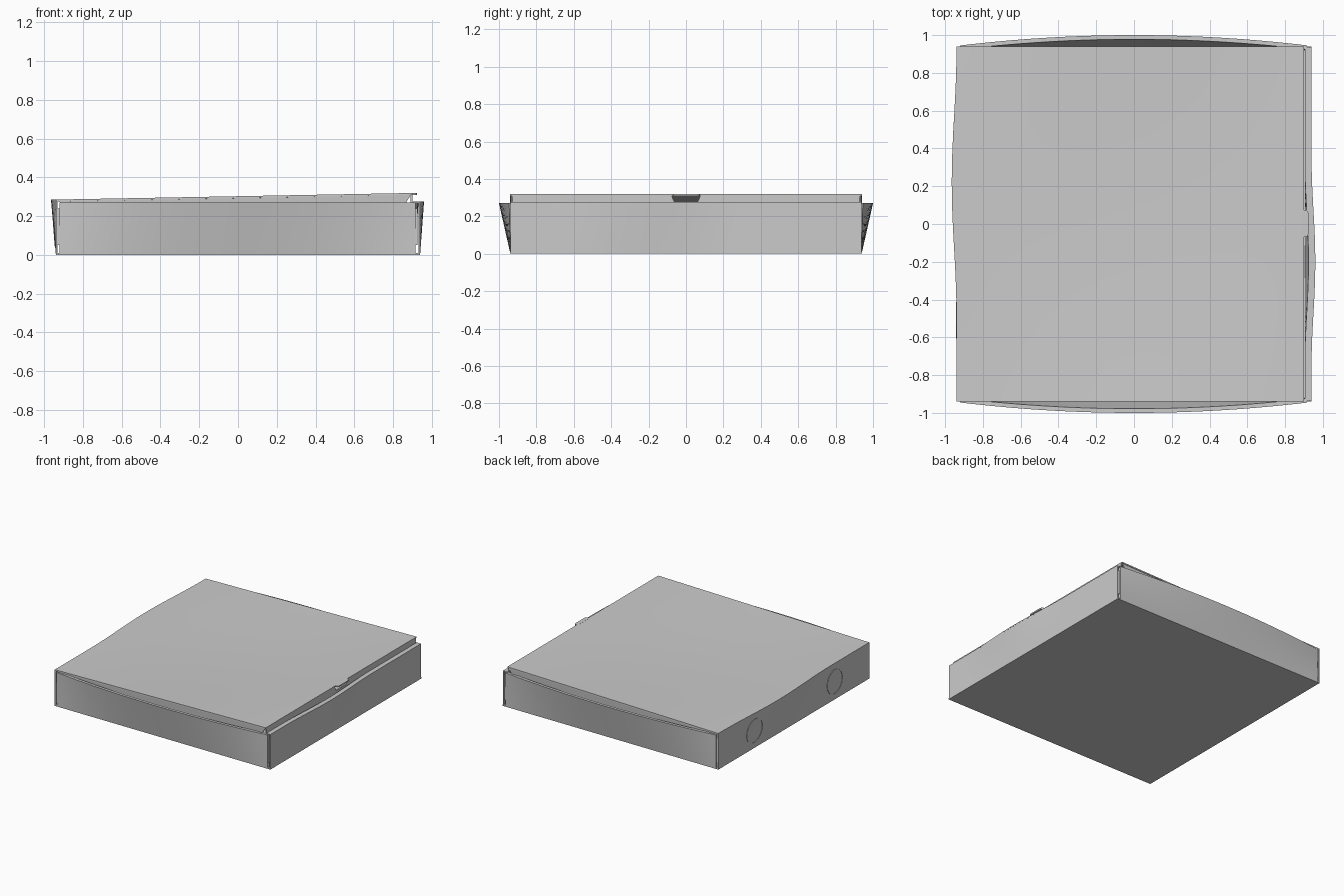
import bpy, bmesh, math
from mathutils import Vector

if "Cube" in bpy.data.objects:
    bpy.data.objects.remove(bpy.data.objects["Cube"])

H = 0.94      # half width of the box
T = 0.01      # card thickness


def finish(name, bm):
    bmesh.ops.recalc_face_normals(bm, faces=bm.faces)
    me = bpy.data.meshes.new(name)
    bm.to_mesh(me)
    bm.free()
    ob = bpy.data.objects.new(name, me)
    bpy.context.collection.objects.link(ob)
    bpy.ops.object.select_all(action='DESELECT')
    ob.select_set(True)
    bpy.context.view_layer.objects.active = ob
    bpy.ops.object.shade_smooth_by_angle(angle=math.radians(30))
    return ob


def thicken(bm, vec):
    geo = bmesh.ops.extrude_face_region(bm, geom=bm.faces[:], use_keep_orig=True)["geom"]
    bmesh.ops.translate(bm, vec=Vector(vec),
                        verts=[g for g in geo if isinstance(g, bmesh.types.BMVert)])


def sheet(name, f, nu, nv, vec):
    """Card sheet from a surface f(u, v), thickened along vec."""
    bm = bmesh.new()
    g = [[bm.verts.new(f(i / nu, j / nv)) for j in range(nv + 1)] for i in range(nu + 1)]
    for i in range(nu):
        for j in range(nv):
            bm.faces.new((g[i][j], g[i + 1][j], g[i + 1][j + 1], g[i][j + 1]))
    thicken(bm, vec)
    return finish(name, bm)


def prism(name, pts, vec):
    bm = bmesh.new()
    bm.faces.new([bm.verts.new(p) for p in pts])
    thicken(bm, vec)
    return finish(name, bm)


def bump(y, c, w):
    d = (y - c) / w
    return 0.5 + 0.5 * math.cos(math.pi * d) if abs(d) < 1 else 0.0


def mix(a, b, t):
    return a + (b - a) * t


def hinge_x(y):
    return -H - 0.025 * bump(y, 0.22, 0.7)


def latch_bulge(y):
    return 0.02 * bump(y, -0.2, 0.55)


# floor
prism("floor", [(-H, -H, 0), (H, -H, 0), (H, H, 0), (-H, H, 0)], (0, 0, T))

# front and back walls, bowed outward toward the top
for s, label in ((-1, "front"), (1, "back")):
    def side(u, v, s=s):
        x = mix(-0.922, 0.917, u)
        bow = 0.004 + 0.056 * (1 - (x / 0.93) ** 2)
        return (x, s * (H + bow * v), mix(0.004, 0.27, v))
    sheet(label + "_wall", side, 32, 6, (0, -s * 0.022, 0))
    # lid side flap, hanging inside and leaning slightly inward
    top, low = s * 0.936, s * 0.915
    prism(label + "_lid_flap",
          [(-0.9, low, 0.03), (-0.92, top, 0.277), (0.892, top, 0.311), (0.865, top, 0.265), (0.84, low, 0.03)],
          (0, -s * T, 0))
    # corner tabs folded behind the hinge and latch walls
    for x, end in ((-0.93, "hinge"), (0.917, "latch")):
        prism("%s_%s_corner_tab" % (label, end),
              [(x, s * 0.935, 0.05), (x, s * 0.935, 0.24), (x, s * 0.74, 0.22), (x, s * 0.74, 0.06)],
              (T, 0, 0))


# hinge wall
def hinge(u, v):
    y = mix(-H, H, u)
    return (mix(-H, hinge_x(y), v), y, mix(0.004, 0.283, v))


sheet("hinge_wall", hinge, 32, 6, (T, 0, 0))

# two round vent outlines that follow the hinge wall
for c, label in ((-0.51, "front"), (0.5, "back")):
    def ring(u, v, c=c):
        a, r = 2 * math.pi * u, mix(0.091, 0.096, v)
        y, z = c + r * math.cos(a), 0.14 + r * math.sin(a)
        return (mix(-H, hinge_x(y), (z - 0.004) / 0.279) - 0.003, y, z)
    sheet(label + "_vent_outline", ring, 40, 1, (0.005, 0, 0))


# rolled-over latch wall: outer skin, inner skin and top strip
def latch(x0, z0):
    def f(u, v):
        y = mix(-0.937, 0.937, u)
        return (x0 + latch_bulge(y) * v, y, mix(z0, 0.275, v))
    return f


def latch_top(u, v):
    y = mix(-0.937, 0.937, u)
    return (mix(0.904, H, v) + latch_bulge(y), y, 0.268)


sheet("latch_wall_outer", latch(H, 0.004), 32, 6, (-0.008, 0, 0))
sheet("latch_wall_inner", latch(0.904, 0.004), 32, 6, (0.008, 0, 0))
sheet("latch_wall_top", latch_top, 32, 1, (0, 0, 0.008))


# lid, rising from the hinge and sagging gently in the middle
def lid(u, v):
    y = mix(-H, H, v)
    x = mix(hinge_x(y), 0.9, u)
    sag = 0.018 * math.sin(math.pi * u) * math.sin(math.pi * v)
    return (x, y, mix(0.285, 0.319, u) - sag)


sheet("lid", lid, 32, 32, (0, 0, -T))

# lid latch flap with a notch where the thumb tab is cut out
prism("latch_flap",
      [(0.9, -0.93, 0.312), (0.9, -0.91, 0.03), (0.9, 0.91, 0.03), (0.9, 0.93, 0.312),
       (0.9, 0.078, 0.312), (0.9, 0.062, 0.277), (0.9, -0.062, 0.277), (0.9, -0.078, 0.312)],
      (-T, 0, 0))

# thumb tab with rounded corners
tab = [(0.89, -0.07, 0.309)]
for c, a0 in ((-0.052, -90), (0.057, 0)):
    for k in range(6):
        a = math.radians(a0 + k * 18)
        tab.append((0.905 + 0.018 * math.cos(a), c + 0.018 * math.sin(a), 0.309))
tab.append((0.89, 0.075, 0.309))
prism("thumb_tab", tab, (0, 0, T))
